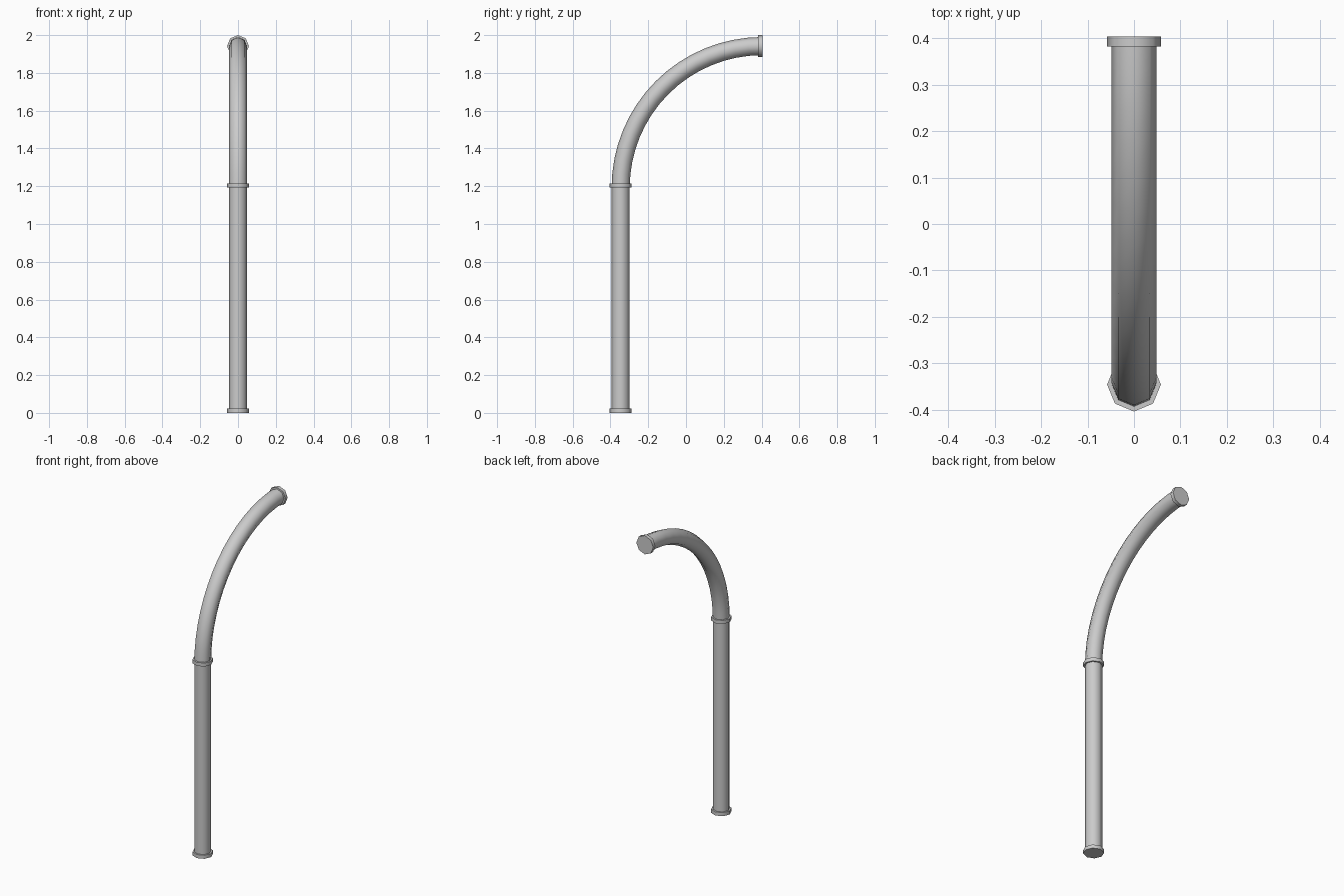
import bpy, bmesh
from math import sin, cos, pi, radians
from mathutils import Vector

if "Cube" in bpy.data.objects:
    bpy.data.objects.remove(bpy.data.objects["Cube"])

SIDES = 8
PIPE_R, COLLAR_R, COLLAR_T = 0.048, 0.058, 0.022
Y0, Z0, BEND_R = -0.346, 1.192, 0.75


def bend(a):
    """Point and direction on the quarter bend at angle a."""
    p = Vector((0, Y0 + BEND_R * (1 - cos(a)), Z0 + BEND_R * sin(a)))
    return p, Vector((0, sin(a), cos(a)))


def tube(name, stations, radius):
    """Capped octagonal tube swept through (point, direction) stations."""
    bm = bmesh.new()
    side = Vector((1, 0, 0))
    rings = []
    for p, d in stations:
        up = d.cross(side)
        rings.append([bm.verts.new(p + radius * (cos(t) * side + sin(t) * up))
                      for t in (2 * pi * i / SIDES for i in range(SIDES))])
    for a, b in zip(rings, rings[1:]):
        for i in range(SIDES):
            j = (i + 1) % SIDES
            bm.faces.new((a[i], a[j], b[j], b[i]))
    bm.faces.new(rings[0])
    bm.faces.new(rings[-1])
    bmesh.ops.recalc_face_normals(bm, faces=bm.faces)
    me = bpy.data.meshes.new(name)
    bm.to_mesh(me)
    bm.free()
    ob = bpy.data.objects.new(name, me)
    bpy.context.collection.objects.link(ob)
    bpy.ops.object.select_all(action='DESELECT')
    ob.select_set(True)
    bpy.context.view_layer.objects.active = ob
    bpy.ops.object.shade_smooth_by_angle(angle=radians(50))
    return ob


def straight(name, start, direction, length, radius):
    s, d = Vector(start), Vector(direction)
    return tube(name, [(s, d), (s + d * length, d)], radius)


# Upright pipe and quarter bend
straight("upright_pipe", (0, Y0, 0), (0, 0, 1), Z0, PIPE_R)
STEPS = 16
tube("bent_pipe", [bend(pi / 2 * i / STEPS) for i in range(STEPS + 1)], PIPE_R)

# Collars at the base, the joint and the open end
straight("base_collar", (0, Y0, 0), (0, 0, 1), COLLAR_T, COLLAR_R)
straight("joint_collar", (0, Y0, Z0), (0, 0, 1), COLLAR_T, COLLAR_R)
end, _ = bend(pi / 2)
straight("end_collar", end, (0, -1, 0), COLLAR_T, COLLAR_R)
